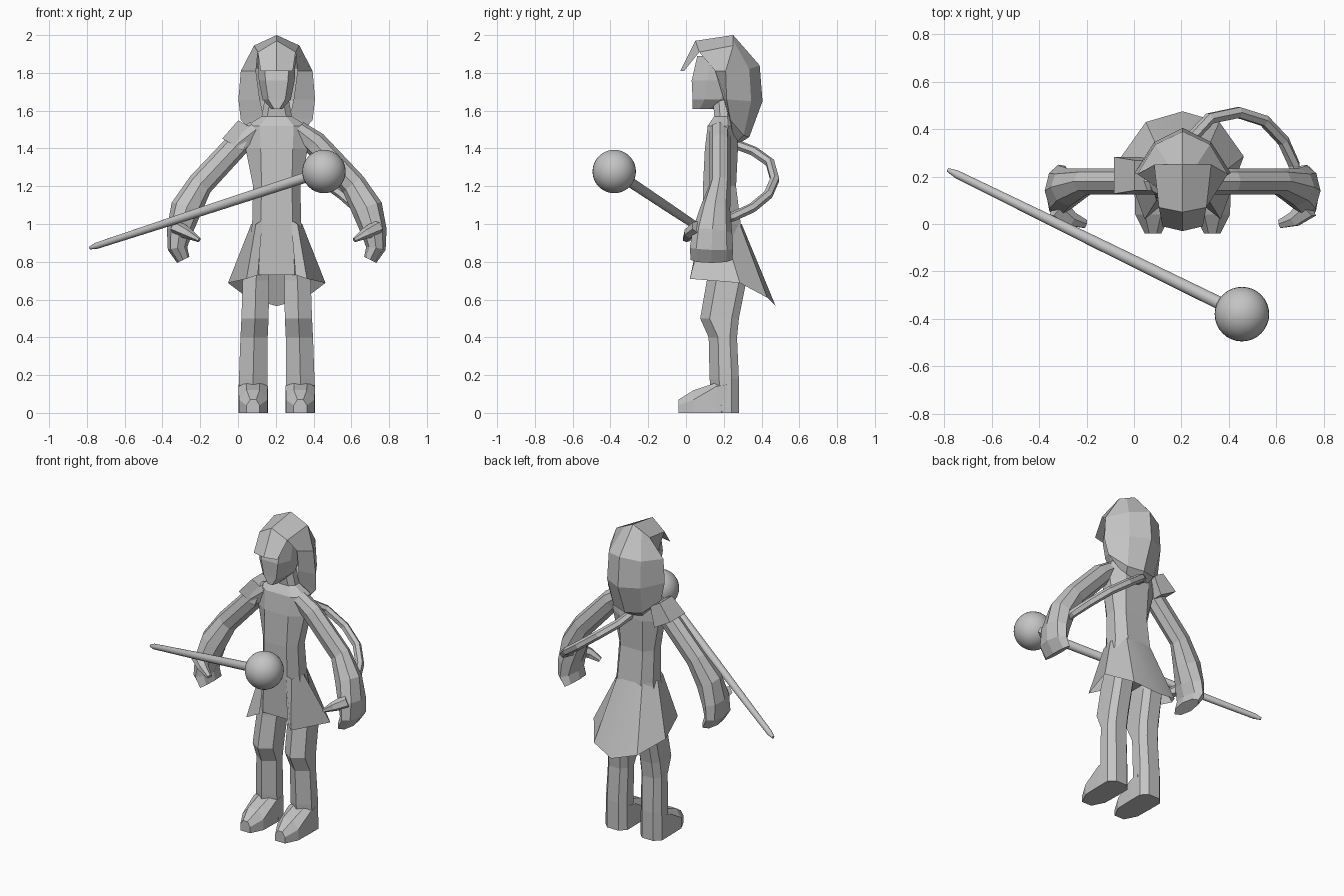
import bpy, bmesh, math
from mathutils import Vector

CX = 0.205  # the figure stands beside the staff

grey = bpy.data.materials.new("plain_grey")
grey.diffuse_color = (0.55, 0.55, 0.55, 1)


def add(name, verts, faces, smooth=None, offset=CX):
    me = bpy.data.meshes.new(name)
    bm = bmesh.new()
    vs = [bm.verts.new((v[0] + offset, v[1], v[2])) for v in verts]
    for f in faces:
        bm.faces.new([vs[i] for i in f])
    bmesh.ops.recalc_face_normals(bm, faces=bm.faces)
    bm.to_mesh(me)
    bm.free()
    me.materials.append(grey)
    ob = bpy.data.objects.new(name, me)
    bpy.context.collection.objects.link(ob)
    if smooth:
        bpy.context.view_layer.objects.active = ob
        ob.select_set(True)
        bpy.ops.object.shade_smooth_by_angle(angle=math.radians(smooth))
        ob.select_set(False)
    return ob


def loft(name, rings, closed=True, caps=True, side=1, **kw):
    n = len(rings[0])
    verts = [(p[0] * side, p[1], p[2]) for r in rings for p in r]
    faces = []
    for k in range(len(rings) - 1):
        for i in range(n if closed else n - 1):
            a, b = k * n + i, k * n + (i + 1) % n
            faces.append((a, b, b + n, a + n))
    if closed and caps:
        faces += [tuple(range(n)), tuple(range(len(verts) - n, len(verts)))]
    return add(name, verts, faces, **kw)


def both(row):
    """Mirror a half row that ends on the centre line."""
    return row + [(-x, y, z) for x, y, z in reversed(row[:-1])]


def octo(cx, hx, fx, yf, yb, z):
    """Eight-sided level section with a flat panel in front and behind."""
    q = (yb - yf) * 0.3
    half = [(fx, yf), (hx, yf + q), (hx, yb - q), (fx, yb)]
    return [(cx + x, y, z) for x, y in half] + [(cx - x, y, z) for x, y in reversed(half)]


def ridged(cx, hx, yf, yb, z):
    """Seven-sided leg section with a ridge down the front."""
    half = [(hx, yf + 0.05), (hx, yb - 0.038), (0.04, yb)]
    return ([(cx, yf, z)] + [(cx + x, y, z) for x, y in half]
            + [(cx - x, y, z) for x, y in reversed(half)])


def tube(path, sizes, sides=8, turn=0.0):
    """Sections across a path; sizes are (half width, half depth along y)."""
    pts = [Vector(p) for p in path]
    rings = []
    for i, p in enumerate(pts):
        t = (pts[min(i + 1, len(pts) - 1)] - pts[max(i - 1, 0)]).normalized()
        u = t.cross(Vector((0, 1, 0))).normalized()
        v = u.cross(t)
        w, d = sizes[i]
        rings.append([p + u * w * math.cos(a) + v * d * math.sin(a)
                      for a in (turn + 2 * math.pi * k / sides for k in range(sides))])
    return rings


# torso, neck and pelvis
loft("torso", [octo(0, hx, fx, yf, yb, z) for hx, fx, yf, yb, z in (
    (0.17, 0.095, 0.10, 0.31, 0.73), (0.13, 0.085, 0.09, 0.29, 1.0),
    (0.125, 0.08, 0.09, 0.265, 1.2), (0.165, 0.085, 0.10, 0.275, 1.4),
    (0.16, 0.09, 0.115, 0.27, 1.52), (0.08, 0.05, 0.15, 0.25, 1.57),
    (0.06, 0.03, 0.14, 0.25, 1.68))])

# skirt, open in front
loft("skirt", [
    both([(0.075, 0.088, 1.02), (0.11, 0.10, 1.0), (0.135, 0.19, 1.0),
          (0.09, 0.285, 1.0), (0, 0.295, 1.0)]),
    both([(0.10, 0.07, 0.73), (0.16, 0.02, 0.71), (0.258, 0.285, 0.688),
          (0.155, 0.43, 0.61), (0, 0.475, 0.565)])], closed=False, smooth=30)

# head
loft("head", [octo(0, hx, fx, yf, yb, z) for hx, fx, yf, yb, z in (
    (0.03, 0.015, 0.035, 0.16, 1.61), (0.075, 0.045, 0.035, 0.25, 1.66),
    (0.095, 0.06, 0.03, 0.30, 1.76), (0.10, 0.065, 0.06, 0.30, 1.89))])

# hair: sides and back, with the front edge tucked in beside the head
loft("hair", [
    both([(0.10, 0.07, 1.91), (0.12, 0.25, 1.945), (0.06, 0.25, 1.972), (0, 0.25, 2.0)]),
    both([(0.11, 0.155, 1.81), (0.19, 0.21, 1.81), (0.115, 0.335, 1.82), (0, 0.39, 1.84)]),
    both([(0.09, 0.20, 1.66), (0.203, 0.215, 1.66), (0.12, 0.345, 1.65), (0, 0.405, 1.65)]),
    both([(0.07, 0.225, 1.57), (0.19, 0.235, 1.55), (0.10, 0.305, 1.47), (0, 0.335, 1.46)]),
    both([(0.06, 0.23, 1.54), (0.13, 0.245, 1.49), (0.08, 0.265, 1.43), (0, 0.27, 1.42)])],
    closed=False)
add("hair_crown", [(0, 0.05, 1.97), (0.10, 0.07, 1.91), (0.12, 0.25, 1.945), (0, 0.25, 2.0),
                   (-0.12, 0.25, 1.945), (-0.10, 0.07, 1.91)], [(0, 1, 2, 3), (0, 3, 4, 5)])
loft("fringe", [
    both([(0.10, 0.07, 1.91), (0, 0.05, 1.97)]),
    both([(0.085, -0.01, 1.81), (0, -0.03, 1.81)])], closed=False)

for side, word in ((1, "left"), (-1, "right")):
    # legs
    loft(word + "_leg", [ridged(*r) for r in (
        (0.125, 0.078, 0.14, 0.28, 0.0), (0.125, 0.075, 0.125, 0.28, 0.18),
        (0.12, 0.072, 0.12, 0.27, 0.40), (0.115, 0.072, 0.075, 0.28, 0.50),
        (0.11, 0.07, 0.11, 0.32, 0.70), (0.10, 0.06, 0.12, 0.29, 0.78))], side=side)
    # shoes
    loft(word + "_shoe", [
        [(0.125 - w, y, 0), (0.125 + w, y, 0), (0.125 + w, y, low),
         (0.125 + 0.45 * w, y, top), (0.125 - 0.45 * w, y, top), (0.125 - w, y, low)]
        for w, y, low, top in ((0.035, -0.04, 0.04, 0.07), (0.075, 0.04, 0.07, 0.12),
                               (0.078, 0.16, 0.14, 0.16), (0.076, 0.22, 0.15, 0.16))], side=side)
    # arm and cuffed hand
    loft(word + "_arm", tube(
        [(0.11, 0.18, 1.50), (0.20, 0.18, 1.43), (0.405, 0.18, 1.21), (0.48, 0.155, 1.08),
         (0.515, 0.14, 0.96), (0.525, 0.135, 0.87), (0.495, 0.135, 0.81)],
        [(0.05, 0.055), (0.065, 0.055), (0.068, 0.055), (0.083, 0.08),
         (0.068, 0.105), (0.052, 0.115), (0.036, 0.11)]), side=side)
    # thumb
    loft(word + "_thumb", tube(
        [(0.53, 0.07, 0.98), (0.47, 0.02, 0.95), (0.41, 0.0, 0.915)],
        [(0.04, 0.05), (0.03, 0.035), (0.012, 0.02)], sides=6), side=side)

# shoulder pad on one side
loft("shoulder_pad", tube([(0.17, 0.205, 1.53), (0.232, 0.205, 1.42)],
                          [(0.055, 0.09), (0.092, 0.11)], sides=4, turn=math.pi / 4), side=-1)

# curved strap behind the back, reaching the forearm
strap = [(0.21, 0.27, 1.42), (0.24, 0.36, 1.385), (0.32, 0.445, 1.325), (0.44, 0.47, 1.235),
         (0.55, 0.435, 1.155), (0.63, 0.35, 1.085), (0.675, 0.25, 1.04), (0.68, 0.16, 1.02)]
loft("strap", tube(strap, [(0.026, 0.026)] * len(strap), sides=6), offset=0)

# staff with ball
ball, tip = Vector((0.455, -0.38, 1.278)), Vector((-0.785, 0.228, 0.873))
fr = (0, 0.5, 0.97, 1)
loft("staff", tube([ball.lerp(tip, f) for f in fr],
                   [(r, r) for r in (0.028, 0.024, 0.017, 0.008)], sides=16),
     smooth=40, offset=0)
bpy.ops.mesh.primitive_uv_sphere_add(segments=32, ring_count=16, radius=0.115, location=ball)
knob = bpy.context.object
knob.name = "staff_ball"
knob.data.materials.append(grey)
bpy.ops.object.shade_smooth()
